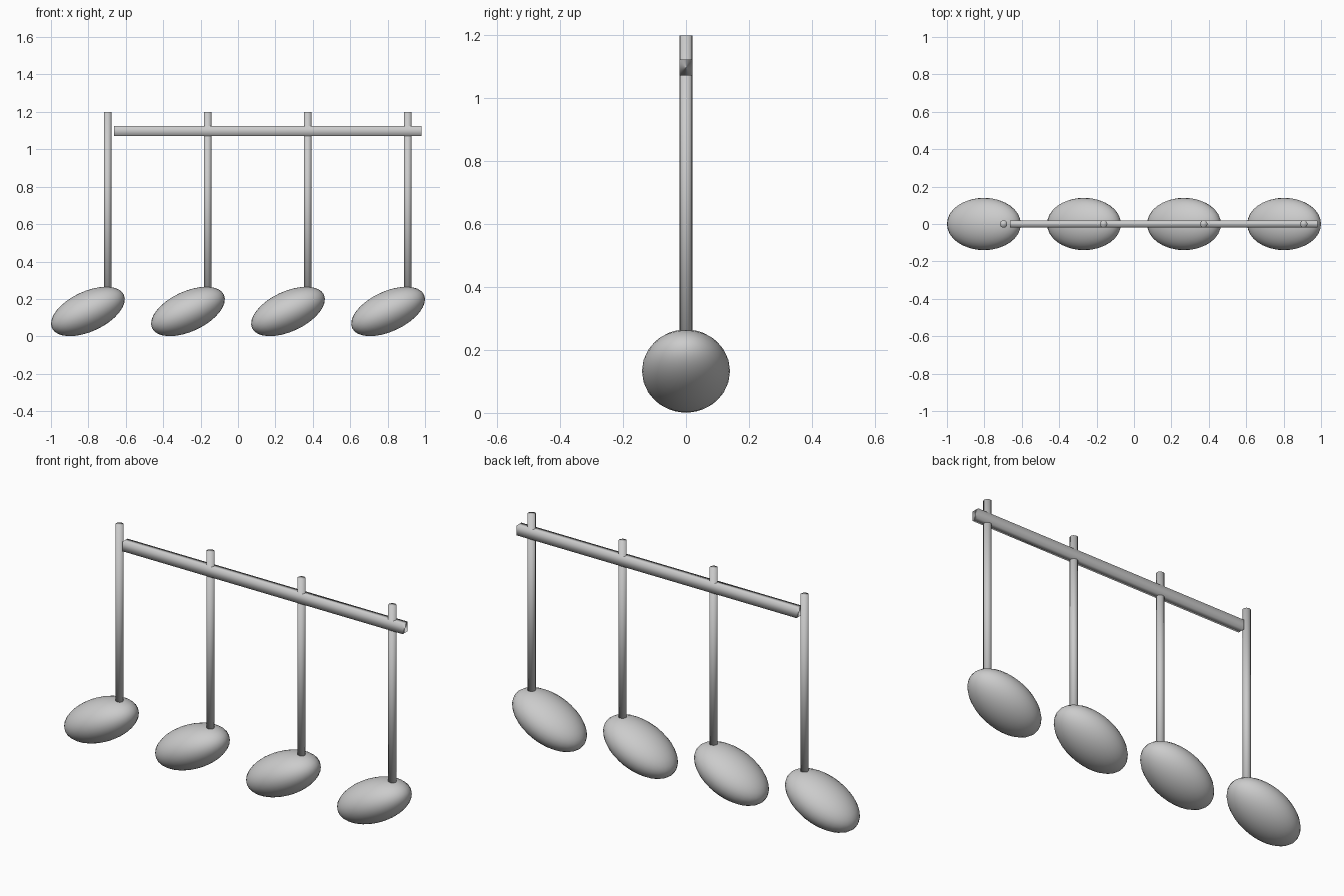
import bpy
from math import radians

if "Cube" in bpy.data.objects:
    bpy.data.objects.remove(bpy.data.objects["Cube"])

HEAD_Z, SPACING = 0.133, 1.605 / 3
STEM_OFFSET, STEM_BOTTOM, STEM_TOP = 0.105, 0.16, 1.2


def finish(name):
    obj = bpy.context.object
    obj.name = name
    bpy.ops.object.shade_smooth()
    return obj


for i in range(4):
    x = -0.8025 + i * SPACING

    # tilted oval note head
    bpy.ops.mesh.primitive_uv_sphere_add(
        segments=32, ring_count=16, radius=1,
        location=(x, 0, HEAD_Z), rotation=(0, radians(-25), 0))
    finish(f"note_head_{i + 1}").scale = (0.212, 0.14, 0.107)

    # upright stem rising from the high side of the head
    bpy.ops.mesh.primitive_cylinder_add(
        vertices=16, radius=0.02, depth=STEM_TOP - STEM_BOTTOM,
        location=(x + STEM_OFFSET, 0, (STEM_TOP + STEM_BOTTOM) / 2))
    finish(f"note_stem_{i + 1}")

# square beam joining the stems, softly shaded
bpy.ops.mesh.primitive_cube_add(size=1, location=(0.159, 0, 1.098))
finish("beam").scale = (1.646, 0.04, 0.052)
